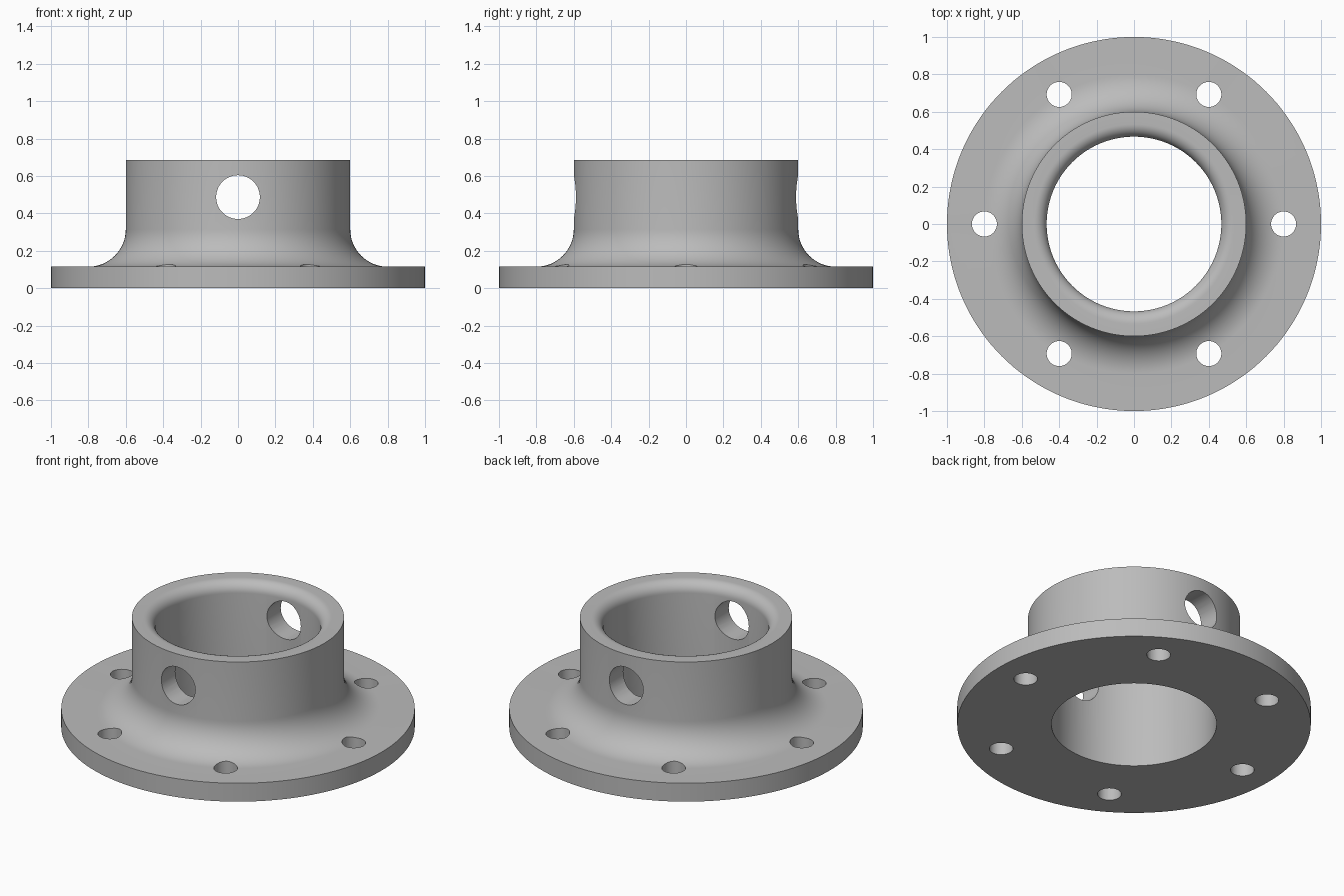
import bpy, bmesh
from math import sin, cos, pi, radians
from mathutils import Matrix, Vector

default = bpy.data.objects.get("Cube")
if default:
    bpy.data.objects.remove(default, do_unlink=True)

BASE_T, HEIGHT = 0.115, 0.685
RIM_R, HUB_R, BORE_R = 1.0, 0.6, 0.467
FILLET, LIP = 0.2, 0.067
SEGMENTS = 144

grey = bpy.data.materials.new("plain_grey")
grey.use_nodes = True
colour = (0.5, 0.5, 0.5, 1)
grey.diffuse_color = colour
grey.node_tree.nodes["Principled BSDF"].inputs["Base Color"].default_value = colour


def make_object(name, bm):
    bmesh.ops.recalc_face_normals(bm, faces=bm.faces)
    mesh = bpy.data.meshes.new(name)
    bm.to_mesh(mesh)
    bm.free()
    obj = bpy.data.objects.new(name, mesh)
    bpy.context.collection.objects.link(obj)
    mesh.materials.append(grey)
    return obj


def arc(cx, cz, r, start, end, steps):
    """Points on an arc in the profile plane, angles in degrees."""
    angles = [radians(start + (end - start) * i / steps) for i in range(steps + 1)]
    return [(cx + r * cos(a), cz + r * sin(a)) for a in angles]


# Flange and hub: closed cross-section turned about z
profile = [(BORE_R, 0), (RIM_R, 0), (RIM_R, BASE_T)]
profile += arc(HUB_R + FILLET, BASE_T + FILLET, FILLET, 270, 180, 16)
profile += [(HUB_R, HEIGHT)]
profile += arc(BORE_R + LIP, HEIGHT - LIP, LIP, 90, 180, 10)

bm = bmesh.new()
verts = [bm.verts.new((r, 0, z)) for r, z in profile]
edges = [bm.edges.new((v, verts[(i + 1) % len(verts)])) for i, v in enumerate(verts)]
bmesh.ops.spin(bm, geom=verts + edges, cent=(0, 0, 0), axis=(0, 0, 1),
               angle=2 * pi, steps=SEGMENTS, use_merge=True)
bmesh.ops.remove_doubles(bm, verts=bm.verts, dist=1e-5)
flange = make_object("hub_flange", bm)

# Drills: six bolt holes and one cross hole through the hub
bm = bmesh.new()


def drill(radius, depth, matrix):
    bmesh.ops.create_cone(bm, cap_ends=True, segments=48, radius1=radius,
                          radius2=radius, depth=depth, matrix=matrix)


for i in range(6):
    a = i * pi / 3
    drill(0.067, 0.6, Matrix.Translation(Vector((0.8 * cos(a), 0.8 * sin(a), 0.1))))
drill(0.117, 3, Matrix.Translation((0, 0, 0.487)) @ Matrix.Rotation(pi / 2, 4, 'X'))
drills = make_object("drill_cutters", bm)
drills.hide_render = True

cut = flange.modifiers.new("holes", 'BOOLEAN')
cut.operation = 'DIFFERENCE'
cut.solver = 'EXACT'
cut.object = drills

# Bake the cut, discard the drills and smooth the curved faces
bpy.ops.object.select_all(action='DESELECT')
flange.select_set(True)
bpy.context.view_layer.objects.active = flange
bpy.ops.object.modifier_apply(modifier=cut.name)
bpy.data.objects.remove(drills, do_unlink=True)
bpy.ops.object.shade_smooth_by_angle(angle=radians(30))
